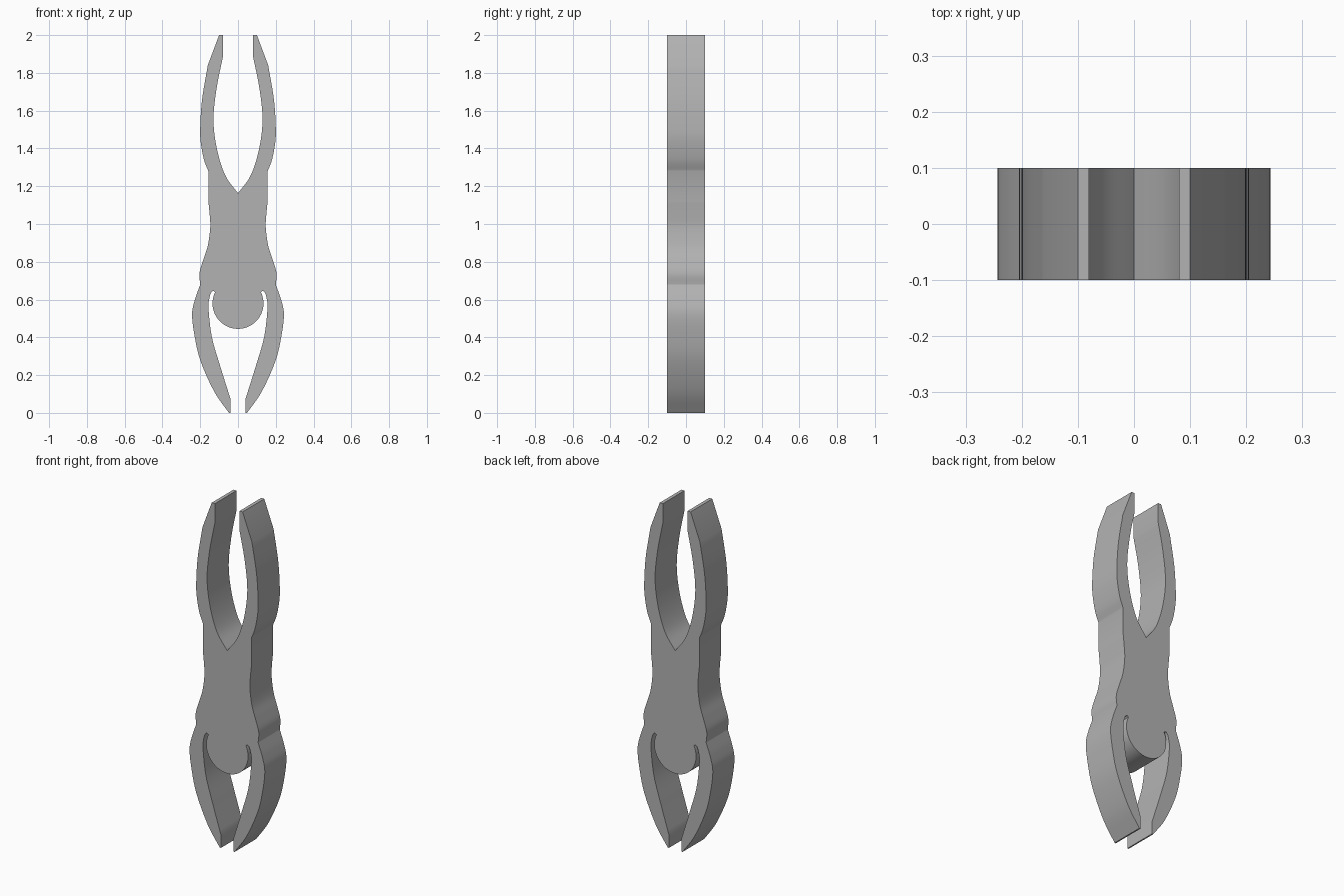
import bpy, bmesh, math
from mathutils import Vector

cube = bpy.data.objects.get("Cube")
if cube:
    bpy.data.objects.remove(cube, do_unlink=True)

HALF_DEPTH = 0.1
STEPS = 6

grey = bpy.data.materials.new("plain grey")
grey.use_nodes = True
colour = (0.45, 0.45, 0.45, 1)
grey.diffuse_color = colour
grey.node_tree.nodes["Principled BSDF"].inputs["Base Color"].default_value = colour


def smooth_run(points):
    """Pass a smooth curve through the points, leaving both ends as corners."""
    pts = [Vector(p) for p in points]
    if len(pts) == 2:
        return pts
    pts = [2 * pts[0] - pts[1]] + pts + [2 * pts[-1] - pts[-2]]
    out = []
    for a, b, c, d in zip(pts, pts[1:], pts[2:], pts[3:]):
        for i in range(STEPS):
            t = i / STEPS
            out.append(0.5 * (2 * b + (c - a) * t + (2 * a - 5 * b + 4 * c - d) * t ** 2
                              + (3 * b - a - 3 * c + d) * t ** 3))
    out.append(pts[-2])
    return out


# Round lower knob, from its lowest point up to the slot
knob_radius, knob_z = 0.135, 0.58
knob = []
for i in range(25):
    a = math.radians(-90 + 116 * i / 24)
    knob.append((knob_radius * math.cos(a), knob_z + knob_radius * math.sin(a)))

# Remaining outline of one half, each run joined to the next at a corner
runs = [
    # rounded slot and inside of the lower arm
    [knob[-1], (0.13, 0.646), (0.142, 0.637), (0.152, 0.605), (0.156, 0.55),
     (0.138, 0.4), (0.095, 0.25), (0.04, 0.075)],
    # lower tip
    [(0.04, 0.075), (0.04, 0)],
    [(0.04, 0), (0.048, 0)],
    # outside of the lower arm
    [(0.048, 0), (0.127, 0.115), (0.2, 0.28), (0.232, 0.42), (0.243, 0.525),
     (0.228, 0.6), (0.2, 0.68)],
    # bulge and waist
    [(0.2, 0.68), (0.204, 0.74), (0.184, 0.81), (0.16, 0.885), (0.147, 0.98),
     (0.15, 1.05), (0.157, 1.12)],
    [(0.157, 1.12), (0.157, 1.28)],
    # outside of the upper arm
    [(0.157, 1.28), (0.18, 1.34), (0.197, 1.43), (0.2, 1.51), (0.19, 1.66), (0.16, 1.84)],
    [(0.16, 1.84), (0.1, 2)],
    # upper tip
    [(0.1, 2), (0.08, 2)],
    [(0.08, 2), (0.08, 1.885)],
    # inside of the upper arm down to the notch
    [(0.08, 1.885), (0.113, 1.72), (0.13, 1.55), (0.11, 1.39), (0.066, 1.255), (0, 1.163)],
]
half = [Vector(p) for p in knob]
for run in runs:
    half += smooth_run(run)[1:]
half[0].x = half[-1].x = 0
outline = half + [Vector((-p.x, p.y)) for p in reversed(half[1:-1])]

# Extrude the outline through the depth
bm = bmesh.new()
front = bm.faces.new([bm.verts.new((p.x, -HALF_DEPTH, p.y)) for p in outline])
extruded = bmesh.ops.extrude_face_region(bm, geom=[front], use_keep_orig=True)["geom"]
bmesh.ops.translate(bm, vec=(0, 2 * HALF_DEPTH, 0),
                    verts=[v for v in extruded if isinstance(v, bmesh.types.BMVert)])
bmesh.ops.recalc_face_normals(bm, faces=bm.faces)
mesh = bpy.data.meshes.new("pincer_body")
bm.to_mesh(mesh)
bm.free()
mesh.materials.append(grey)
body = bpy.data.objects.new("pincer_body", mesh)
bpy.context.collection.objects.link(body)

# Soft curved sides, crisp front and back edges
for other in bpy.context.selected_objects:
    other.select_set(False)
body.select_set(True)
bpy.context.view_layer.objects.active = body
bpy.ops.object.shade_smooth_by_angle(angle=math.radians(25))
